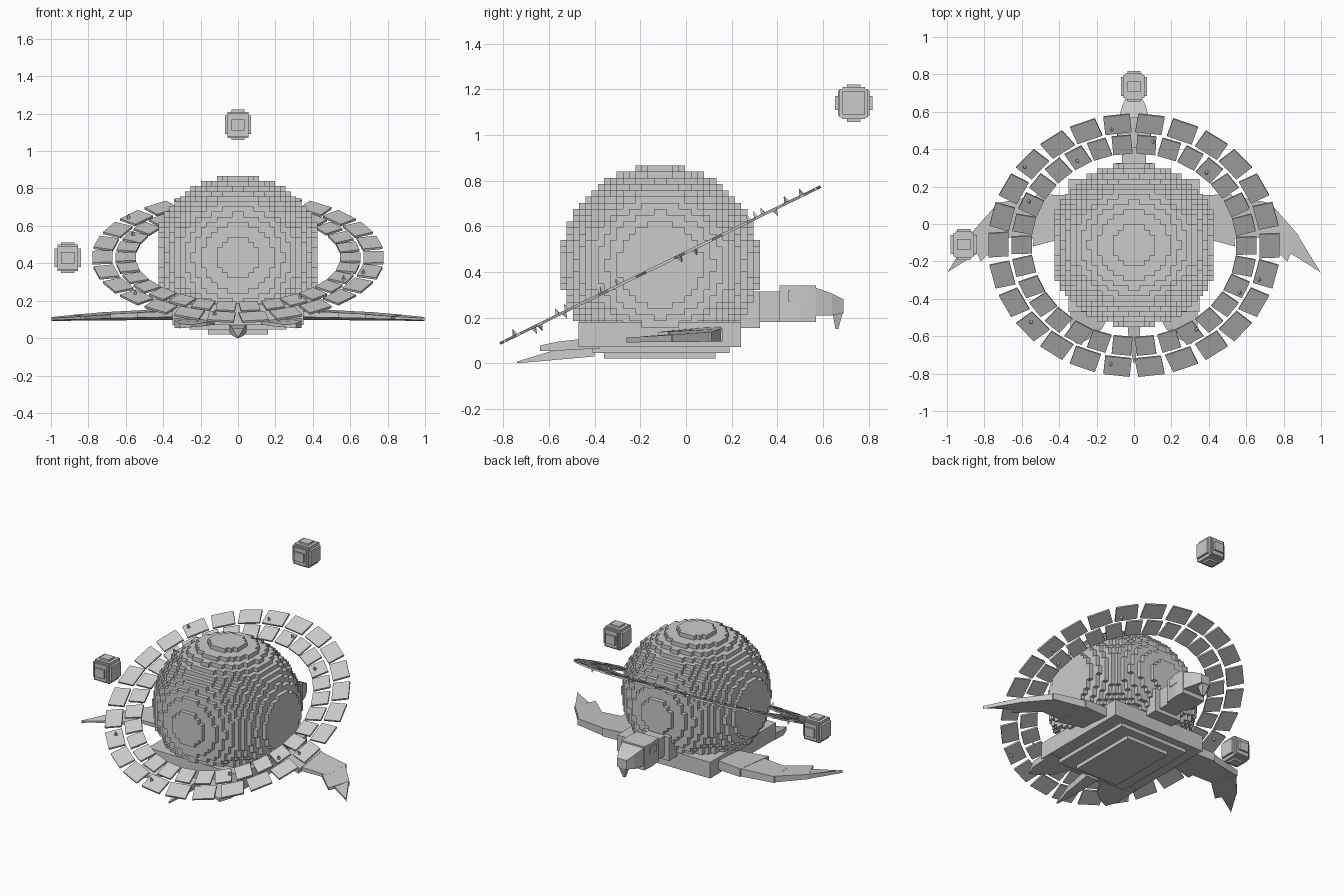
import bpy, bmesh, math, random
from mathutils import Matrix, Vector

random.seed(4)
cube = bpy.data.objects.get("Cube")
if cube:
    bpy.data.objects.remove(cube, do_unlink=True)

stone = bpy.data.materials.new("plain_grey")
stone.use_nodes = True
grey = (0.6, 0.6, 0.6, 1)
stone.diffuse_color = grey
stone.node_tree.nodes["Principled BSDF"].inputs["Base Color"].default_value = grey


def finish(name, bm):
    bmesh.ops.recalc_face_normals(bm, faces=bm.faces)
    mesh = bpy.data.meshes.new(name)
    bm.to_mesh(mesh)
    bm.free()
    mesh.materials.append(stone)
    obj = bpy.data.objects.new(name, mesh)
    bpy.context.collection.objects.link(obj)
    return obj


def add_box(bm, centre, size, matrix=Matrix()):
    local = Matrix.Translation(centre) @ Matrix.Diagonal((*size, 1))
    return bmesh.ops.create_cube(bm, size=1, matrix=matrix @ local)["verts"]


def box(name, low, high):
    bm = bmesh.new()
    low, high = Vector(low), Vector(high)
    add_box(bm, (low + high) / 2, high - low)
    return finish(name, bm)


def loft(name, sections):
    """Skin four-point sections and close both ends."""
    bm = bmesh.new()
    rings = [[bm.verts.new(p) for p in s] for s in sections]
    for a, b in zip(rings, rings[1:]):
        for i in range(4):
            j = (i + 1) % 4
            bm.faces.new((a[i], a[j], b[j], b[i]))
    bm.faces.new(rings[0])
    bm.faces.new(rings[-1])
    return finish(name, bm)


def slice_y(y, half, low, high):
    return [(-half, y, low), (half, y, low), (half, y, high), (-half, y, high)]


def blade(lead, trail, z, thick, side):
    """Flipper cross-section: thick leading edge, thin trailing edge."""
    (lx, ly), (tx, ty) = lead, trail
    return [(side * lx, ly, z - thick / 2), (side * lx, ly, z + thick / 2),
            (side * tx, ty, z + thick / 4), (side * tx, ty, z - thick / 4)]


# Blocky globe carried as the shell, only its exposed faces
centre = Vector((0, -0.113, 0.43))
cell = Vector((0.0283, 0.0273, 0.0273))
N = 16
solid = set()
for i in range(1 - N, N - 1):
    for j in range(-N, N):
        for k in range(3 - N, N):
            if sum((c + 0.5) ** 2 for c in (i, j, k)) <= N * N:
                solid.add((i, j, k))

bm = bmesh.new()
corners = {}


def corner(p):
    if p not in corners:
        corners[p] = bm.verts.new(centre + Vector(p) * cell)
    return corners[p]


for c in sorted(solid):
    for axis in range(3):
        u, v = (axis + 1) % 3, (axis + 2) % 3
        for step in (0, 1):
            near = list(c)
            near[axis] += 2 * step - 1
            if tuple(near) in solid:
                continue
            quad = []
            for du, dv in ((0, 0), (1, 0), (1, 1), (0, 1)):
                p = list(c)
                p[axis] += step
                p[u] += du
                p[v] += dv
                quad.append(corner(tuple(p)))
            bm.faces.new(quad if step else quad[::-1])
finish("globe_shell", bm)

# Stepped body under the globe
box("body", (-0.35, -0.47, 0.07), (0.35, 0.24, 0.18))
box("belly_upper", (-0.26, -0.41, 0.045), (0.26, 0.19, 0.075))
box("belly_lower", (-0.16, -0.36, 0.02), (0.16, 0.13, 0.05))

# Neck, head, hooked beak, eyes and tail
box("neck_base", (-0.1, 0.2, 0.155), (0.1, 0.325, 0.315))
box("neck", (-0.065, 0.3, 0.18), (0.065, 0.43, 0.315))
loft("head", [slice_y(0.41, 0.08, 0.18, 0.34), slice_y(0.5, 0.09, 0.18, 0.34),
              slice_y(0.57, 0.085, 0.18, 0.34)])
loft("beak", [slice_y(0.57, 0.08, 0.21, 0.33), slice_y(0.64, 0.06, 0.21, 0.305),
              slice_y(0.69, 0.035, 0.22, 0.28)])
loft("beak_hook", [[(-0.03, 0.64, 0.23), (0.03, 0.64, 0.23), (0.03, 0.69, 0.23), (-0.03, 0.69, 0.23)],
                   [(-0.008, 0.655, 0.15), (0.008, 0.655, 0.15), (0.008, 0.667, 0.15), (-0.008, 0.667, 0.15)]])
loft("tail", [slice_y(-0.4, 0.045, 0.03, 0.08), slice_y(-0.6, 0.03, 0.012, 0.05),
              slice_y(-0.74, 0.004, 0, 0.008)])

# Flippers in overlapping segments, mirrored
front_segments = [
    ((0.28, 0.15), (0.28, -0.05), (0.52, 0.16), (0.54, -0.12)),
    ((0.50, 0.155), (0.52, -0.08), (0.74, 0.11), (0.72, -0.07)),
    ((0.73, 0.11), (0.68, -0.07), (0.88, -0.06), (0.82, -0.20)),
    ((0.87, -0.05), (0.81, -0.14), (0.998, -0.26), (0.985, -0.25)),
]
for side, label in ((1, "left"), (-1, "right")):
    box(label + "_eye", (side * 0.088 - 0.004, 0.45, 0.27), (side * 0.088 + 0.004, 0.52, 0.32))
    for n, (l0, t0, l1, t1) in enumerate(front_segments):
        z, thick = 0.13 - 0.007 * n, 0.065 - 0.011 * n
        loft(f"{label}_front_flipper_{n + 1}",
             [blade(l0, t0, z, thick, side), blade(l1, t1, z - 0.007, thick - 0.011, side)])
    loft(label + "_rear_flipper",
         [blade((0.34, -0.38), (0.1, -0.42), 0.09, 0.05, side),
          blade((0.34, -0.56), (0.17, -0.56), 0.075, 0.04, side),
          blade((0.31, -0.64), (0.25, -0.62), 0.065, 0.025, side)])

# Two tilted rings of slabs with small shards standing on them
tilt = Matrix.Translation(centre) @ Matrix.Rotation(math.atan2(0.685, 1.4), 4, "X")
for name, count, radius, width in (("inner_ring", 30, 0.6, 0.103), ("outer_ring", 26, 0.725, 0.142)):
    slabs, shards = bmesh.new(), bmesh.new()
    for n in range(count):
        spin = tilt @ Matrix.Rotation(math.tau * n / count, 4, "Z")
        verts = add_box(slabs, (radius, 0, 0), (0.108, width, 0.012), spin)
        skew = random.uniform(-0.008, 0.008)
        for v in verts[:4]:
            v.co += spin.to_3x3() @ Vector((0, skew, 0))
        if n % 3 == 1:
            up = random.choice((1, -1))
            place = Matrix.Translation((radius + random.uniform(-0.03, 0.03),
                                        random.uniform(-0.04, 0.04), up * 0.015))
            bmesh.ops.create_cone(shards, cap_ends=True, segments=4, radius1=0.014, radius2=0.002,
                                  depth=0.032,
                                  matrix=spin @ place @ Matrix.Rotation(0 if up > 0 else math.pi, 4, "X"))
    finish(name, slabs)
    finish(name + "_shards", shards)

# Blocky moons: a core with a cap through each axis
for name, spot in (("high_moon", (0, 0.735, 1.14)), ("side_moon", (-0.91, -0.11, 0.43))):
    bm = bmesh.new()
    for size in ((0.11, 0.125, 0.125), (0.14, 0.1, 0.1), (0.07, 0.165, 0.06), (0.07, 0.06, 0.164),
                 (0.09, 0.14, 0.11), (0.11, 0.1, 0.14)):
        add_box(bm, spot, size)
    finish(name, bm)
